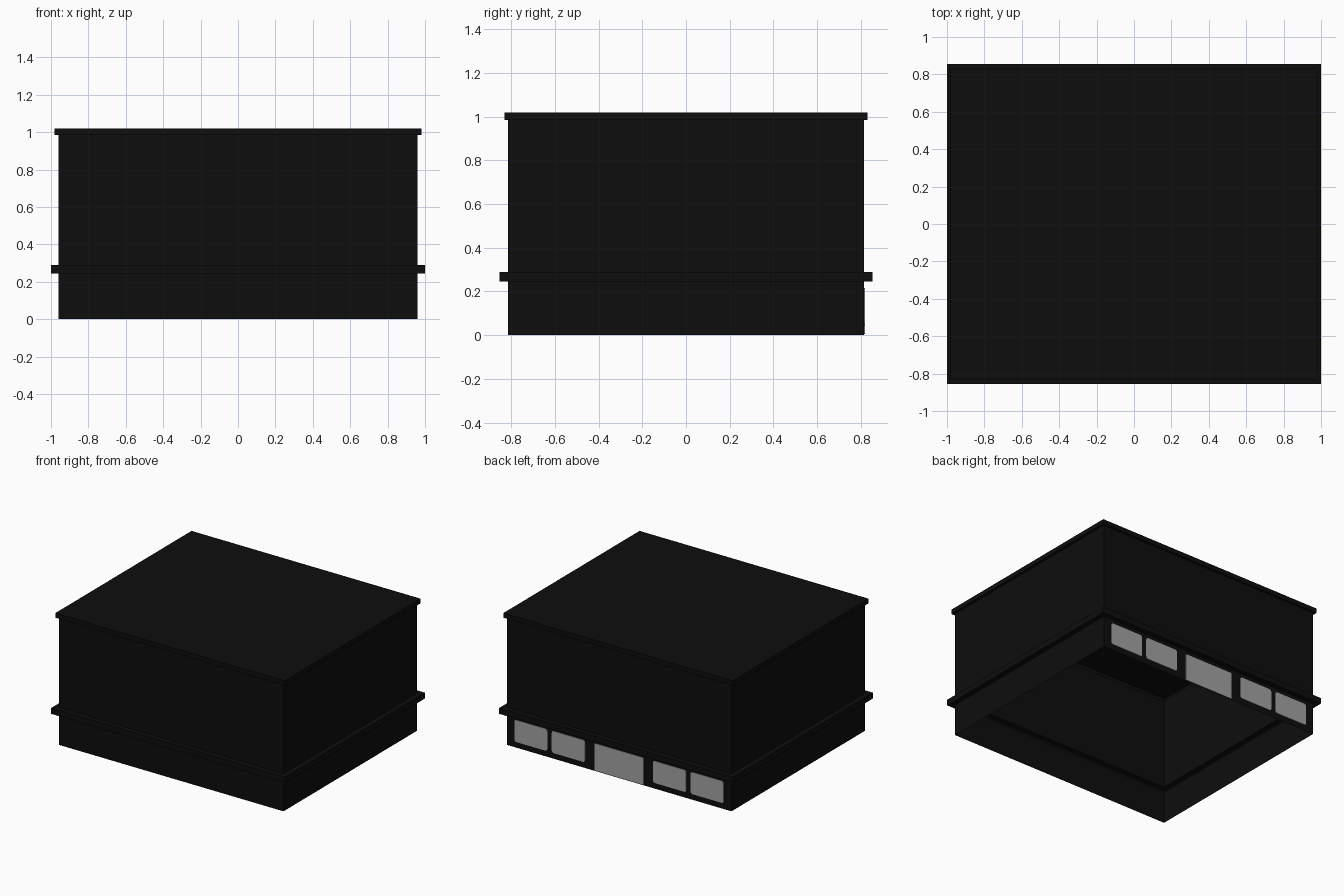
import bpy
import bmesh

cube = bpy.data.objects.get("Cube")
if cube:
    bpy.data.objects.remove(cube, do_unlink=True)


def material(name, rgb):
    mat = bpy.data.materials.new(name)
    mat.use_nodes = True
    mat.diffuse_color = (*rgb, 1)
    mat.node_tree.nodes["Principled BSDF"].inputs["Base Color"].default_value = (*rgb, 1)
    return mat


black = material("matte_black", (0.004, 0.004, 0.004))
grey = material("light_grey", (0.36, 0.36, 0.36))


def finish(name, bm, mat):
    mesh = bpy.data.meshes.new(name)
    bm.to_mesh(mesh)
    bm.free()
    mesh.materials.append(mat)
    obj = bpy.data.objects.new(name, mesh)
    bpy.context.collection.objects.link(obj)
    return obj


def shell(name, profile, capped=False):
    """Thin rectangular shell through rings of (half width, half depth, z)."""
    bm = bmesh.new()
    rings = [[bm.verts.new((sx * hx, sy * hy, z))
              for sx, sy in ((-1, -1), (1, -1), (1, 1), (-1, 1))]
             for hx, hy, z in profile]
    for low, high in zip(rings, rings[1:]):
        for i in range(4):
            j = (i + 1) % 4
            bm.faces.new((low[i], low[j], high[j], high[i]))
    if capped:
        bm.faces.new(rings[-1])
    return finish(name, bm, black)


def panel(name, x0, x1, z0, z1, radius):
    """Thin rounded plate on the back wall."""
    bm = bmesh.new()
    front, back = wall[1] + 0.004, wall[1] + 0.0005
    corners = [bm.verts.new((x, front, z))
               for x, z in ((x0, z0), (x0, z1), (x1, z1), (x1, z0))]
    bm.faces.new(corners)
    bmesh.ops.bevel(bm, geom=corners, offset=radius, segments=3,
                    profile=0.5, affect='VERTICES')
    rim = bmesh.ops.extrude_face_region(bm, geom=bm.faces[:])
    for v in rim["geom"]:
        if isinstance(v, bmesh.types.BMVert):
            v.co.y = back
    bmesh.ops.recalc_face_normals(bm, faces=bm.faces[:])
    return finish(name, bm, grey)


# Half sizes of the wall, the waist band and the lid
wall, band, rim = (0.96, 0.815), (1.0, 0.855), (0.98, 0.832)
band_low, band_high, lid_low, top = 0.245, 0.29, 0.985, 1.02

# Hollow body, open underneath
shell("lower_wall", [(*wall, 0), (*wall, band_low)])
shell("waist_band", [(*wall, band_low), (*band, band_low),
                     (*band, band_high), (*wall, band_high)])
shell("upper_wall", [(*wall, band_high), (*wall, lid_low)])
shell("lid", [(*wall, lid_low), (*rim, lid_low), (*rim, top)], capped=True)

# Row of windows and a central door on the back
panel("back_door", -0.21, 0.21, 0.006, 0.215, 0.006)
for side, s in (("left", 1), ("right", -1)):
    for place, a, b in (("inner", 0.29, 0.575), ("outer", 0.612, 0.895)):
        x0, x1 = sorted((s * a, s * b))
        panel(f"{side}_{place}_window", x0, x1, 0.045, 0.215, 0.018)
